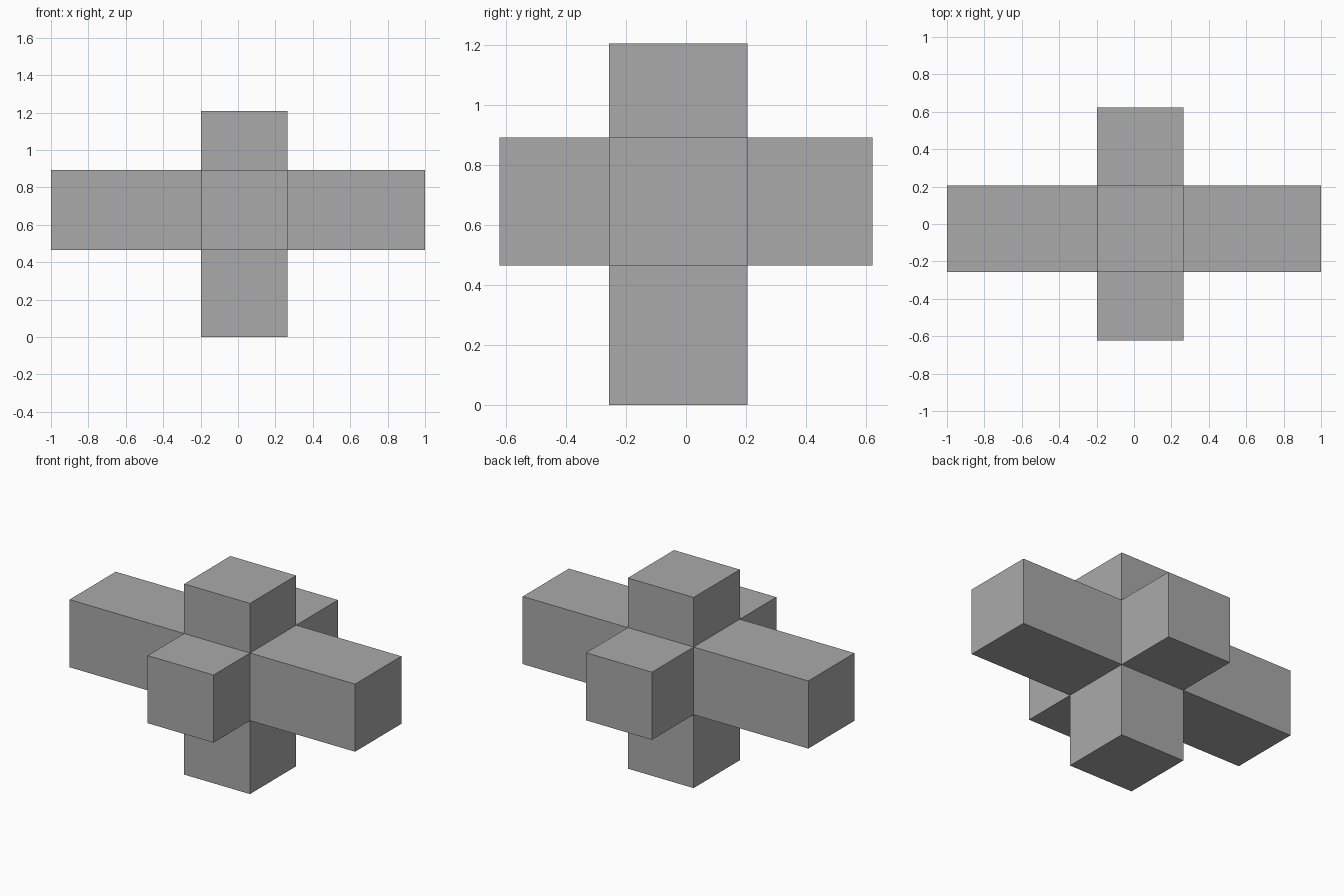
import bpy, bmesh
from mathutils import Vector

if "Cube" in bpy.data.objects:
    bpy.data.objects.remove(bpy.data.objects["Cube"])

# Core block limits and the outer reach of each arm
core_lo, core_hi = Vector((-0.197, -0.257, 0.465)), Vector((0.264, 0.205, 0.893))
reach_lo, reach_hi = Vector((-1.0, -0.622, 0.0)), Vector((1.0, 0.622, 1.207))

grey = bpy.data.materials.new("plain grey")
grey.diffuse_color = (0.4, 0.4, 0.4, 1)
grey.use_nodes = True
grey.node_tree.nodes["Principled BSDF"].inputs["Base Color"].default_value = grey.diffuse_color

# Core block
bm = bmesh.new()
bmesh.ops.create_cube(bm, size=1)
for v in bm.verts:
    v.co = Vector([core_hi[i] if v.co[i] > 0 else core_lo[i] for i in range(3)])
bm.normal_update()

# Pull one arm out of each side of the core
for face in list(bm.faces):
    axis = max(range(3), key=lambda i: abs(face.normal[i]))
    end = reach_hi[axis] if face.normal[axis] > 0 else reach_lo[axis]
    arm = bmesh.ops.extrude_discrete_faces(bm, faces=[face])["faces"][0]
    for v in arm.verts:
        v.co[axis] = end

bmesh.ops.remove_doubles(bm, verts=bm.verts, dist=0.0001)
bmesh.ops.recalc_face_normals(bm, faces=bm.faces)
mesh = bpy.data.meshes.new("six_arm_cross")
bm.to_mesh(mesh)
bm.free()
mesh.materials.append(grey)
bpy.context.collection.objects.link(bpy.data.objects.new("six_arm_cross", mesh))
